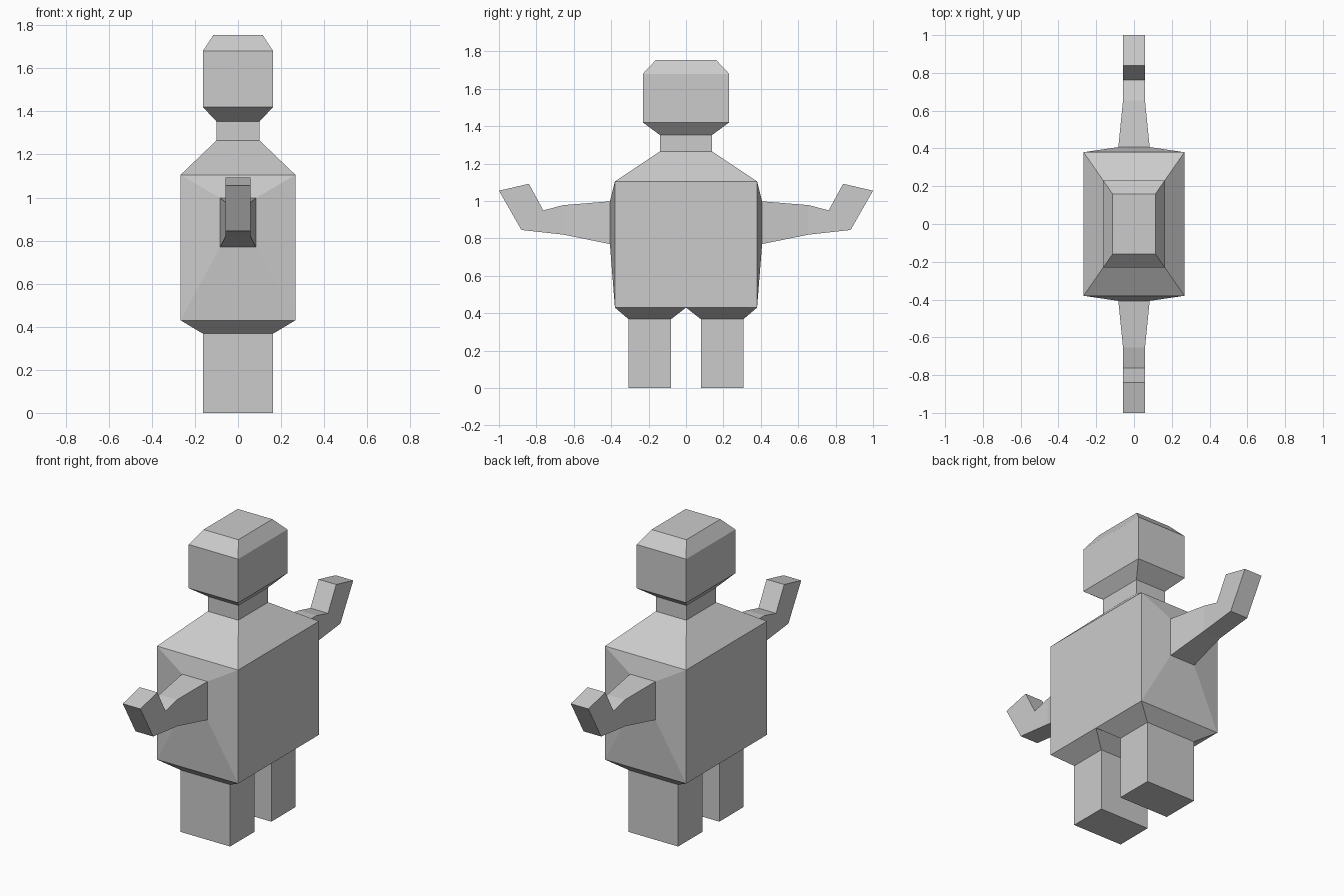
import bpy, bmesh

if "Cube" in bpy.data.objects:
    bpy.data.objects.remove(bpy.data.objects["Cube"])


def rect_z(hx, y0, y1, z):
    """Horizontal rectangle, half width hx, from y0 to y1."""
    return [(-hx, y0, z), (hx, y0, z), (hx, y1, z), (-hx, y1, z)]


def loft(name, rings, cap_end=False, drop_side_of_first=False):
    """Skin four-sided rings; ends stay open where parts join."""
    bm = bmesh.new()
    loops = [[bm.verts.new(p) for p in ring] for ring in rings]
    start = bm.faces.new(loops[0])
    end = bm.faces.new(loops[-1])
    dropped = [start] if cap_end else [start, end]
    for k, (a, b) in enumerate(zip(loops, loops[1:])):
        for i in range(4):
            j = (i + 1) % 4
            face = bm.faces.new((a[i], a[j], b[j], b[i]))
            if drop_side_of_first and k == 0 and i in (0, 2):
                dropped.append(face)
    bmesh.ops.recalc_face_normals(bm, faces=bm.faces[:])
    bmesh.ops.delete(bm, geom=dropped, context='FACES_ONLY')
    mesh = bpy.data.meshes.new(name)
    bm.to_mesh(mesh)
    bm.free()
    obj = bpy.data.objects.new(name, mesh)
    bpy.context.collection.objects.link(obj)
    return obj


# Torso: straight trunk with sloping shoulders, sides left open for the arms
loft("torso", [rect_z(0.267, -0.38, 0.38, 0.43),
               rect_z(0.267, -0.38, 0.38, 1.105),
               rect_z(0.10, -0.14, 0.14, 1.265)], drop_side_of_first=True)

# Neck
loft("neck", [rect_z(0.10, -0.14, 0.14, z) for z in (1.265, 1.353)])

# Head: flared jaw, straight sides, bevelled crown
loft("head", [rect_z(0.10, -0.14, 0.14, 1.353),
              rect_z(0.163, -0.231, 0.231, 1.42),
              rect_z(0.163, -0.231, 0.231, 1.68),
              rect_z(0.114, -0.16, 0.16, 1.755)], cap_end=True)

# Arm sections from trunk side to hand: half width, (y, z) below, (y, z) above
arm = [(0.267, (0.38, 0.43), (0.38, 1.105)),
       (0.083, (0.407, 0.77), (0.407, 0.998)),
       (0.058, (0.655, 0.82), (0.655, 0.978)),
       (0.058, (0.88, 0.845), (0.763, 0.95)),
       (0.058, (1.0, 1.055), (0.84, 1.092))]

for side, s in (("front", -1), ("back", 1)):
    # Bent arm with raised hand
    loft(side + "_arm", [[(-hx, s * lo[0], lo[1]), (hx, s * lo[0], lo[1]),
                          (hx, s * hi[0], hi[1]), (-hx, s * hi[0], hi[1])]
                         for hx, lo, hi in arm], cap_end=True)
    # Block leg with tapered hip
    loft(side + "_leg", [rect_z(0.267, 0, s * 0.38, 0.43),
                         rect_z(0.163, s * 0.08, s * 0.307, 0.368),
                         rect_z(0.163, s * 0.08, s * 0.307, 0)], cap_end=True)
